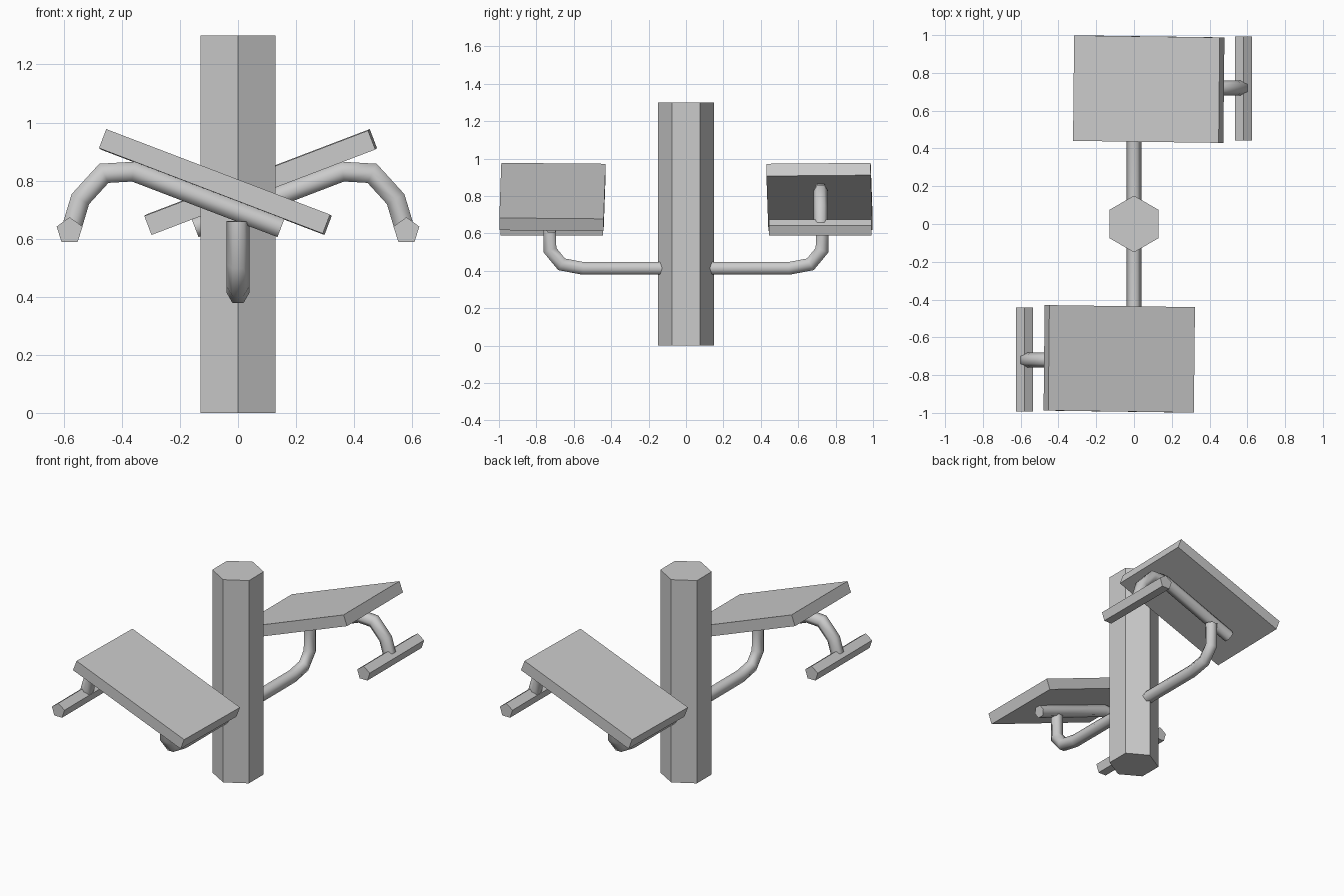
import bpy, bmesh
from math import cos, sin, pi, radians
from mathutils import Vector, Matrix

if "Cube" in bpy.data.objects:
    bpy.data.objects.remove(bpy.data.objects["Cube"])


def sweep(name, path, side, radius, sides=6, phase=0.0, smooth=True):
    """Mitred tube along a planar path; side is the normal of the path's plane."""
    pts, side = [Vector(p) for p in path], Vector(side)
    bm, rings = bmesh.new(), []
    for i, p in enumerate(pts):
        d_in = (p - pts[i - 1]).normalized() if i else None
        d_out = (pts[i + 1] - p).normalized() if i < len(pts) - 1 else None
        a, b = d_in or d_out, d_out or d_in
        t = (a + b).normalized()
        up = side.cross(t) / t.dot(a)
        rings.append([bm.verts.new(p + radius * (cos(w) * side + sin(w) * up))
                      for w in (phase + 2 * pi * k / sides for k in range(sides))])
    for r, s in zip(rings, rings[1:]):
        for k in range(sides):
            n = (k + 1) % sides
            bm.faces.new((r[k], r[n], s[n], s[k])).smooth = smooth
    for ring in (rings[0], rings[-1]):
        for e in bm.faces.new(ring).edges:
            e.smooth = False
    bmesh.ops.recalc_face_normals(bm, faces=bm.faces)
    return finish(name, bm)


def finish(name, bm):
    mesh = bpy.data.meshes.new(name)
    bm.to_mesh(mesh)
    bm.free()
    ob = bpy.data.objects.new(name, mesh)
    bpy.context.collection.objects.link(ob)
    return ob


# Hexagonal post
sweep("post", [(0, 0, 0), (0, 0, 1.3)], (0, 1, 0), 0.15, smooth=False)

Y = -0.72
for label, turn in (("front", 0), ("back", pi)):
    parts = []
    # Bent arm from the post to the seat
    parts.append(sweep(label + "_arm",
                       [(0, -0.1, 0.413), (0, -0.55, 0.413), (0, -0.665, 0.435),
                        (0, -0.727, 0.51), (0, -0.73, 0.66)], (1, 0, 0), 0.039))
    # Curved rail under the seat, down to the foot bar
    parts.append(sweep(label + "_rail",
                       [(0.148, Y, 0.637), (-0.36, Y, 0.831), (-0.462, Y, 0.825),
                        (-0.543, Y, 0.736), (-0.572, Y, 0.64)], (0, 1, 0), 0.039))
    # Five-sided foot bar
    parts.append(sweep(label + "_foot_bar",
                       [(-0.58, -0.993, 0.627), (-0.58, -0.443, 0.627)],
                       (1, 0, 0), 0.047, sides=5, phase=-pi / 2, smooth=False))
    bar = parts[-1]
    # keep one ridge of the bar pointing up
    if max(v.co.z for v in bar.data.vertices) - 0.627 < 0.045:
        for v in bar.data.vertices:
            v.co.z = 2 * 0.627 - v.co.z
        bar.data.flip_normals()
    # Sloping seat board
    bm = bmesh.new()
    bmesh.ops.create_cube(bm, size=1)
    m = (Matrix.Translation((-0.078, -0.714, 0.795))
         @ Matrix.Rotation(radians(-0.6), 4, 'Z') @ Matrix.Rotation(radians(-0.5), 4, 'X')
         @ Matrix.Rotation(radians(20.9), 4, 'Y') @ Matrix.Diagonal((0.825, 0.558, 0.07, 1)))
    bmesh.ops.transform(bm, matrix=m, verts=bm.verts)
    parts.append(finish(label + "_seat", bm))
    for ob in parts:
        ob.rotation_euler.z = turn
